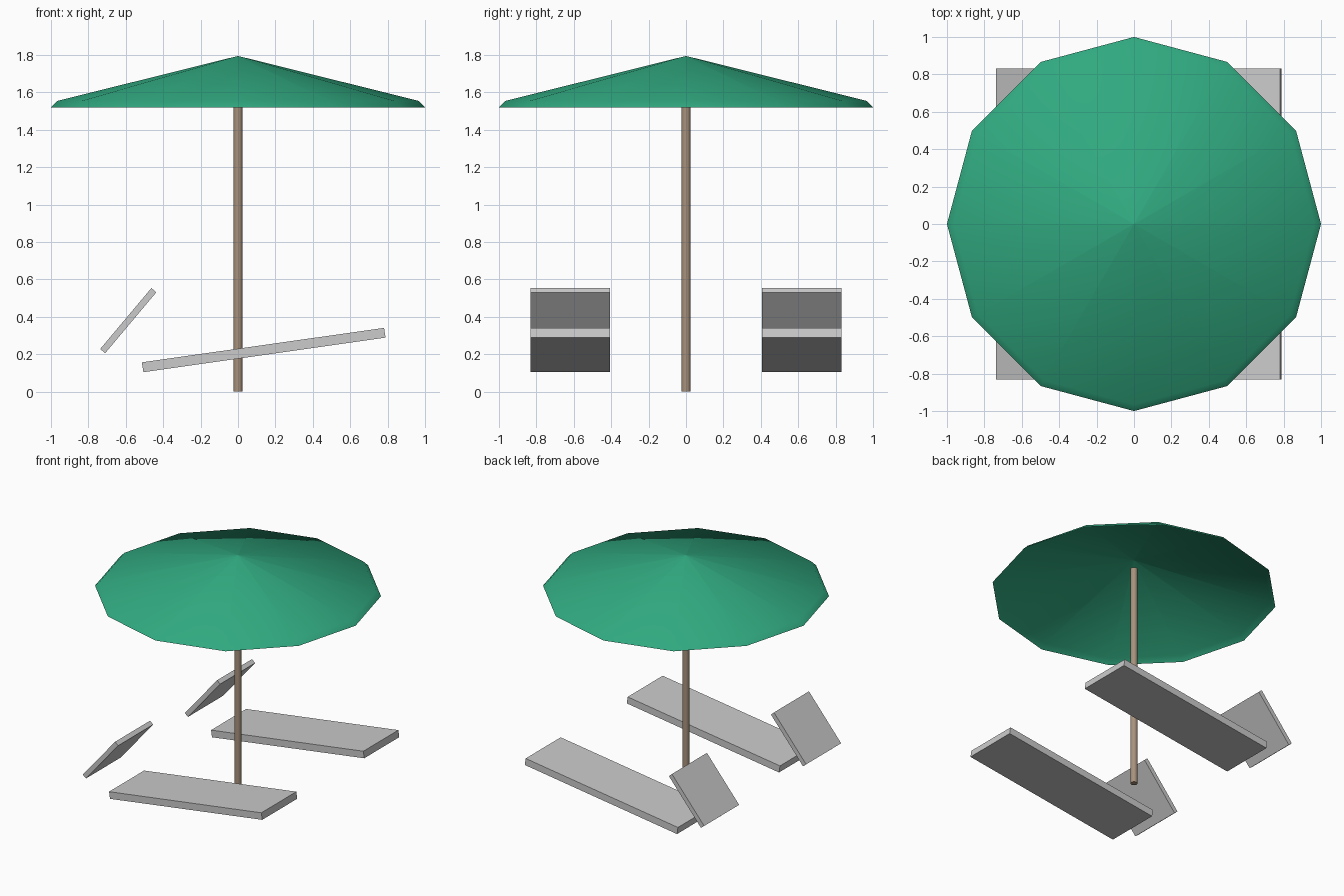
import bpy, bmesh
from math import cos, sin, pi

if "Cube" in bpy.data.objects:
    bpy.data.objects.remove(bpy.data.objects["Cube"])


def material(name, rgb):
    m = bpy.data.materials.new(name)
    m.diffuse_color = (*rgb, 1)
    m.use_nodes = True
    m.node_tree.nodes["Principled BSDF"].inputs["Base Color"].default_value = m.diffuse_color
    return m


def add_object(name, bm, mat=None, smooth=None):
    mesh = bpy.data.meshes.new(name)
    bm.to_mesh(mesh)
    bm.free()
    ob = bpy.data.objects.new(name, mesh)
    bpy.context.collection.objects.link(ob)
    if mat:
        mesh.materials.append(mat)
    if smooth:
        bpy.ops.object.select_all(action='DESELECT')
        ob.select_set(True)
        bpy.context.view_layer.objects.active = ob
        bpy.ops.object.shade_smooth_by_angle(angle=smooth)
    return ob


def lathe(name, profile, sides, mat, smooth, closed):
    """Revolve (radius, z) points downwards; the first is on the axis."""
    bm = bmesh.new()
    top = bm.verts.new((0, 0, profile[0][1]))
    rings = [[bm.verts.new((r * cos(2 * pi * i / sides), r * sin(2 * pi * i / sides), z))
              for i in range(sides)] for r, z in profile[1:]]
    for i in range(sides):
        j = (i + 1) % sides
        bm.faces.new((top, rings[0][i], rings[0][j]))
        for a, b in zip(rings, rings[1:]):
            bm.faces.new((a[i], b[i], b[j], a[j]))
    if closed:
        bm.faces.new(rings[-1][::-1])
    return add_object(name, bm, mat, smooth)


def slab(name, profile, y0, y1):
    """Extrude an (x, z) outline along y."""
    bm = bmesh.new()
    face = bm.faces.new([bm.verts.new((x, y0, z)) for x, z in profile])
    ext = bmesh.ops.extrude_face_region(bm, geom=[face])
    verts = [v for v in ext['geom'] if isinstance(v, bmesh.types.BMVert)]
    bmesh.ops.translate(bm, verts=verts, vec=(0, y1 - y0, 0))
    bmesh.ops.recalc_face_normals(bm, faces=bm.faces)
    return add_object(name, bm)


green = material("canopy_green", (0.03, 0.4, 0.215))
brown = material("pole_wood", (0.39, 0.285, 0.2))

# Twelve-sided canopy, a thin open sheet with a bent rim
canopy = lathe("canopy", [(0, 1.795), (0.965, 1.555), (1.0, 1.52)], 12, green, pi / 3, False)

# Keep the panels flat where they meet at the peak
mesh = canopy.data
normals = [tuple(n.vector) for n in mesh.corner_normals]
for face in mesh.polygons:
    for li in face.loop_indices:
        if mesh.loops[li].vertex_index == 0:
            normals[li] = tuple(face.normal)
mesh.normals_split_custom_set(normals)

# Pole
lathe("pole", [(0, 1.725), (0.025, 1.725), (0.025, 0)], 12, brown, pi / 4, True)

# Pair of loungers: sloping seat and tilted headrest
seat = [(-0.514, 0.157), (-0.506, 0.104), (0.789, 0.289), (0.781, 0.341)]
rest = [(-0.737, 0.228), (-0.71, 0.206), (-0.437, 0.531), (-0.463, 0.554)]
for side, (y0, y1) in (("front", (-0.832, -0.407)), ("back", (0.407, 0.832))):
    slab(side + "_lounger_seat", seat, y0, y1)
    slab(side + "_lounger_headrest", rest, y0, y1)
